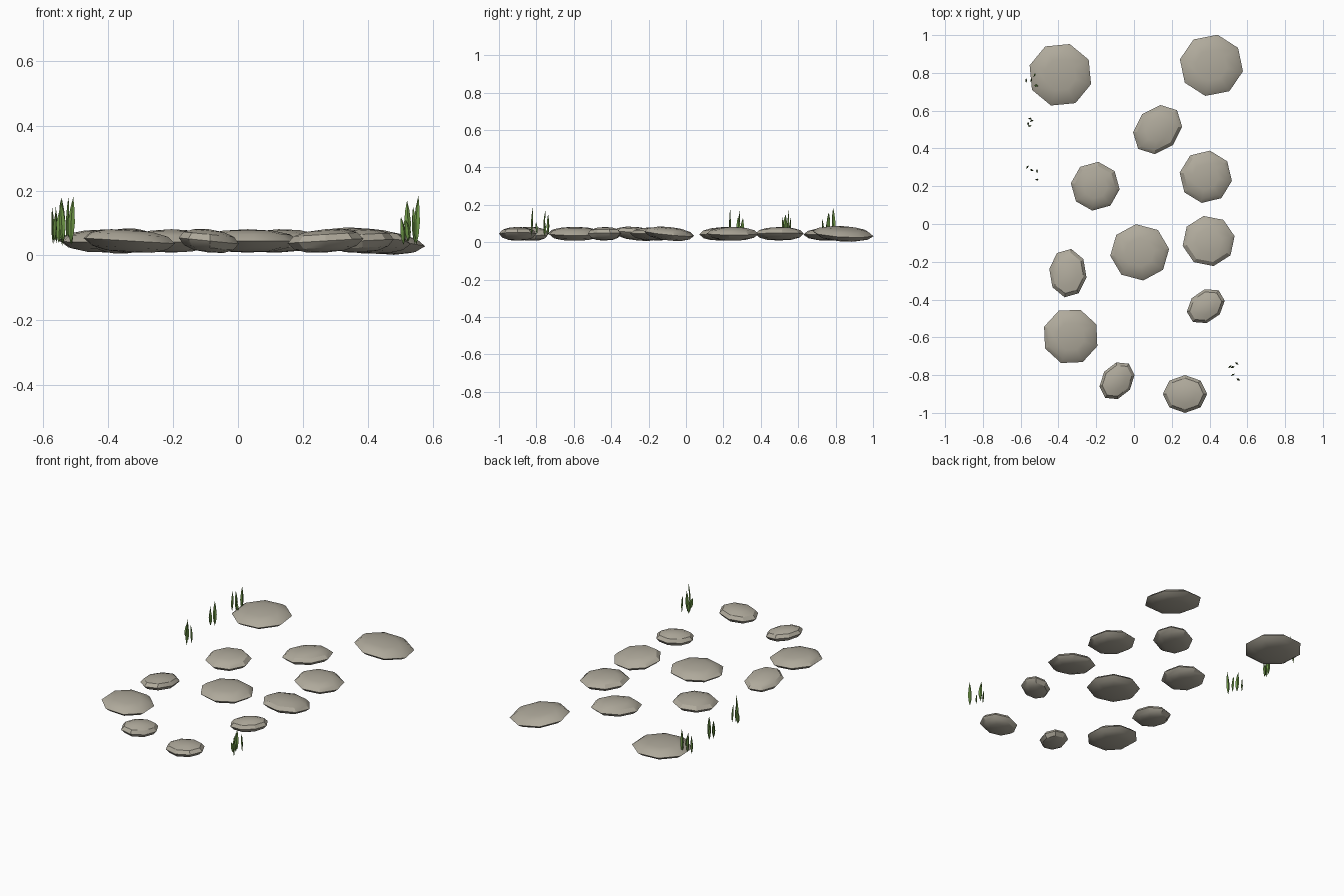
import bpy, bmesh, math, random
from mathutils import Vector

random.seed(4)
if "Cube" in bpy.data.objects:
    bpy.data.objects.remove(bpy.data.objects["Cube"], do_unlink=True)


def make_material(name, colour):
    mat = bpy.data.materials.new(name)
    mat.use_nodes = True
    mat.diffuse_color = (*colour, 1)
    mat.node_tree.nodes["Principled BSDF"].inputs["Base Color"].default_value = (*colour, 1)
    return mat


STONE = make_material("warm_grey_stone", (0.43, 0.40, 0.33))
GREEN = make_material("grass_green", (0.15, 0.30, 0.06))


def finish(name, bm, mat):
    bmesh.ops.recalc_face_normals(bm, faces=bm.faces)
    mesh = bpy.data.meshes.new(name)
    bm.to_mesh(mesh)
    bm.free()
    mesh.materials.append(mat)
    obj = bpy.data.objects.new(name, mesh)
    bpy.context.collection.objects.link(obj)
    return obj


def lathe(bm, profile, sides, place):
    """Skin rings of a (radius, height) profile, closed by a point at each end."""
    low = bm.verts.new(place(0, 0, profile[0][1]))
    high = bm.verts.new(place(0, 0, profile[-1][1]))
    rings = []
    for radius, height in profile[1:-1]:
        turns = [math.tau * i / sides for i in range(sides)]
        rings.append([bm.verts.new(place(radius * math.cos(a), radius * math.sin(a), height))
                      for a in turns])
    for i in range(sides):
        j = (i + 1) % sides
        bm.faces.new((low, rings[0][j], rings[0][i]))
        bm.faces.new((high, rings[-1][i], rings[-1][j]))
        for a, b in zip(rings, rings[1:]):
            bm.faces.new((a[i], a[j], b[j], b[i]))


# Flattened eight-sided stepping stones
STONE_PROFILE = [(0, -1), (.5, -.9), (.82, -.58), (1, 0), (.84, .55), (.5, .87), (0, 1)]


def stone(name, x, y, long_r, short_r, axis, phase, slope_x, slope_y):
    bm = bmesh.new()
    turn, spin = math.radians(axis), math.radians(phase - axis)
    thick = 0.036

    def place(u, v, h):
        # first corner direction, then stretch, then turn to the long axis
        p = u * math.cos(spin) - v * math.sin(spin), u * math.sin(spin) + v * math.cos(spin)
        p = p[0] * long_r, p[1] * short_r
        dx = p[0] * math.cos(turn) - p[1] * math.sin(turn)
        dy = p[0] * math.sin(turn) + p[1] * math.cos(turn)
        return Vector((x + dx, y + dy, 0.045 + h * thick + dx * slope_x + dy * slope_y))

    lathe(bm, STONE_PROFILE, 8, place)
    obj = finish(name, bm, STONE)
    bpy.ops.object.select_all(action='DESELECT')
    obj.select_set(True)
    bpy.context.view_layer.objects.active = obj
    bpy.ops.object.shade_smooth_by_angle(angle=math.radians(30))


# x, y, long radius, short radius, long axis, corner angle, slopes
STONES = {
    "back_right": (-.39, .79, .17, .17, 0, 28, 0, .03),
    "back_left": (.41, .84, .17, .165, 0, 34, -.11, -.06),
    "back_middle": (.125, .5, .145, .115, 45, 0, .03, 0),
    "inner_right": (-.205, .2, .13, .13, 0, -7, 0, .03),
    "inner_left": (.38, .25, .14, .14, 0, 36, -.05, 0),
    "outer_left": (.395, -.09, .14, .135, 0, 11, -.05, -.1),
    "centre": (.03, -.15, .157, .15, 0, 7, 0, 0),
    "outer_right": (-.35, -.26, .13, .1, 90, -10, .05, -.1),
    "small_left": (.38, -.435, .11, .083, 38, 10, .05, 0),
    "front_right": (-.335, -.595, .15, .15, 0, -20, -.06, 0),
    "small_front": (-.09, -.83, .11, .083, 55, 10, -.1, 0),
    "front_left": (.27, -.9, .117, .1, 0, 0, .06, 0),
}
for label, values in STONES.items():
    stone(label + "_stone", *values)

# Spindle-shaped grass blades
BLADE_PROFILE = [(0, 0), (.7, .2), (1, .45), (.62, .75), (0, 1)]


def grass_tuft(name, blades):
    bm = bmesh.new()
    for x, y, top in blades:
        turn = random.uniform(0, math.pi)
        lean = Vector((random.uniform(-.01, .01), random.uniform(-.01, .01)))
        base = random.uniform(.03, .045)

        def place(u, v, h):
            u, v = u * .011, v * .005
            bend = lean * h * h
            return Vector((x + u * math.cos(turn) - v * math.sin(turn) + bend.x,
                           y + u * math.sin(turn) + v * math.cos(turn) + bend.y,
                           base + h * (top - base)))

        lathe(bm, BLADE_PROFILE, 4, place)
    finish(name, bm, GREEN)


# x, y and tip height of every blade
TUFTS = {
    "front_left": [(.51, -.755, .12), (.523, -.76, .17), (.545, -.738, .15),
                   (.525, -.797, .11), (.55, -.825, .185)],
    "middle_right": [(-.565, .3, .13), (-.54, .285, .17), (-.512, .28, .14), (-.515, .235, .18)],
    "rear_right": [(-.55, .555, .14), (-.56, .53, .15), (-.54, .545, .18), (-.552, .52, .14)],
    "corner_right": [(-.57, .757, .15), (-.543, .76, .16), (-.527, .79, .185), (-.515, .735, .13)],
}
for label, blades in TUFTS.items():
    grass_tuft(label + "_grass", blades)
